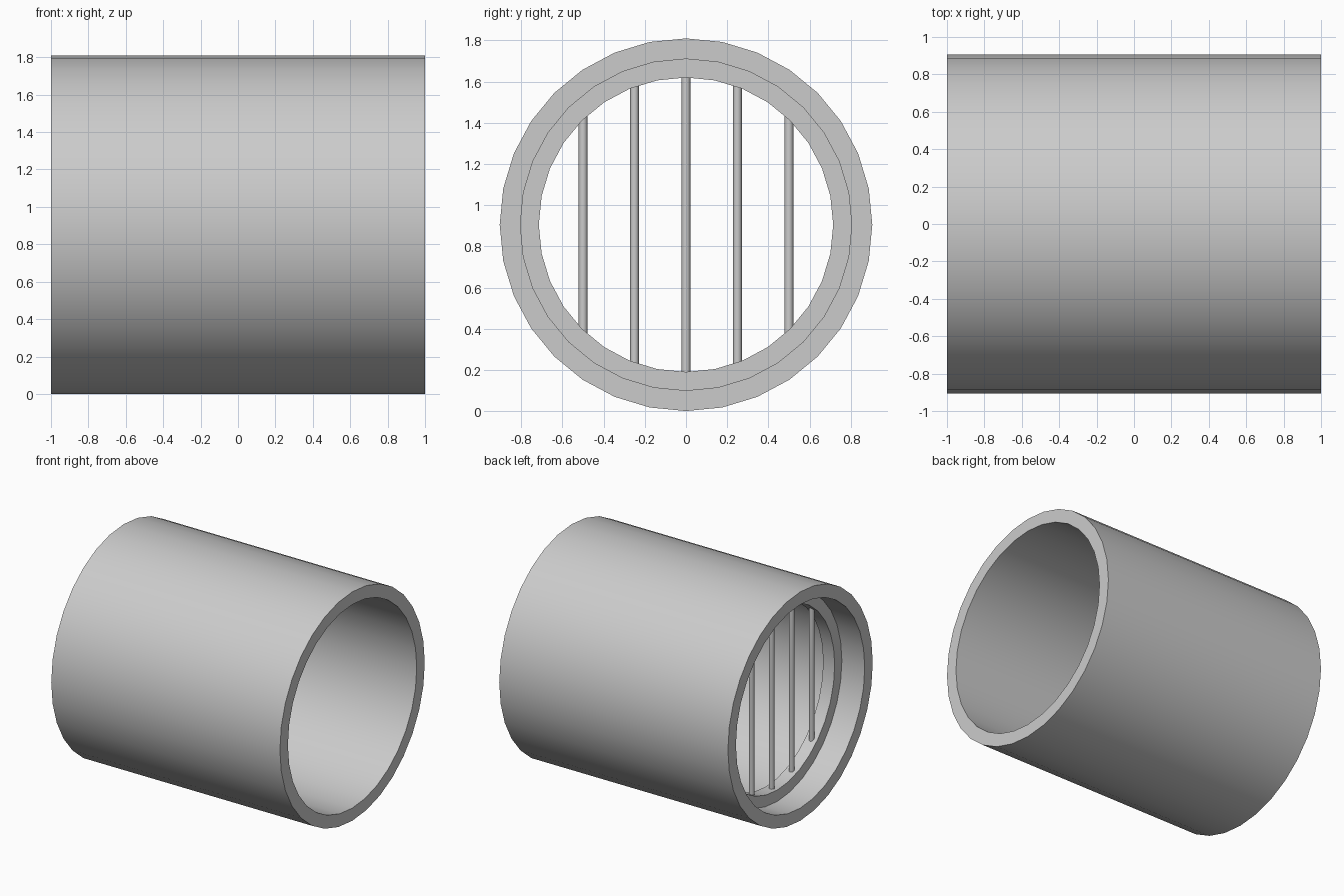
import bpy, bmesh, math

if "Cube" in bpy.data.objects:
    bpy.data.objects.remove(bpy.data.objects["Cube"])

SIDES = 32
R = 0.905          # outer radius of the pipe, also the axis height


def smooth(obj):
    bpy.ops.object.select_all(action='DESELECT')
    obj.select_set(True)
    bpy.context.view_layer.objects.active = obj
    bpy.ops.object.shade_smooth_by_angle(angle=math.radians(35))


def tube(name, x0, x1, r_out, r_in):
    """Hollow cylinder along x: a rectangular section swept round the axis."""
    bm = bmesh.new()
    section = [(x0, r_out), (x1, r_out), (x1, r_in), (x0, r_in)]
    rings = []
    for i in range(SIDES):
        a = 2 * math.pi * i / SIDES
        rings.append([bm.verts.new((x, r * math.sin(a), R + r * math.cos(a)))
                      for x, r in section])
    for i in range(SIDES):
        a, b = rings[i], rings[(i + 1) % SIDES]
        for k in range(4):
            m = (k + 1) % 4
            bm.faces.new((a[k], a[m], b[m], b[k]))
    bmesh.ops.recalc_face_normals(bm, faces=bm.faces)
    mesh = bpy.data.meshes.new(name)
    bm.to_mesh(mesh)
    bm.free()
    obj = bpy.data.objects.new(name, mesh)
    bpy.context.collection.objects.link(obj)
    smooth(obj)


# Pipe body and the collar that holds the grate near the left end
tube("pipe", -1, 1, R, 0.805)
tube("grate_collar", -0.8, -0.7, 0.81, 0.715)

# Vertical grate bars, ends buried in the collar
for i in range(-2, 3):
    y = 0.25 * i
    half = math.sqrt(0.75 ** 2 - y ** 2)
    bpy.ops.mesh.primitive_cylinder_add(vertices=12, radius=0.021, depth=2 * half,
                                        location=(-0.75, y, R))
    bar = bpy.context.object
    bar.name = f"grate_bar_{i + 3}"
    smooth(bar)
